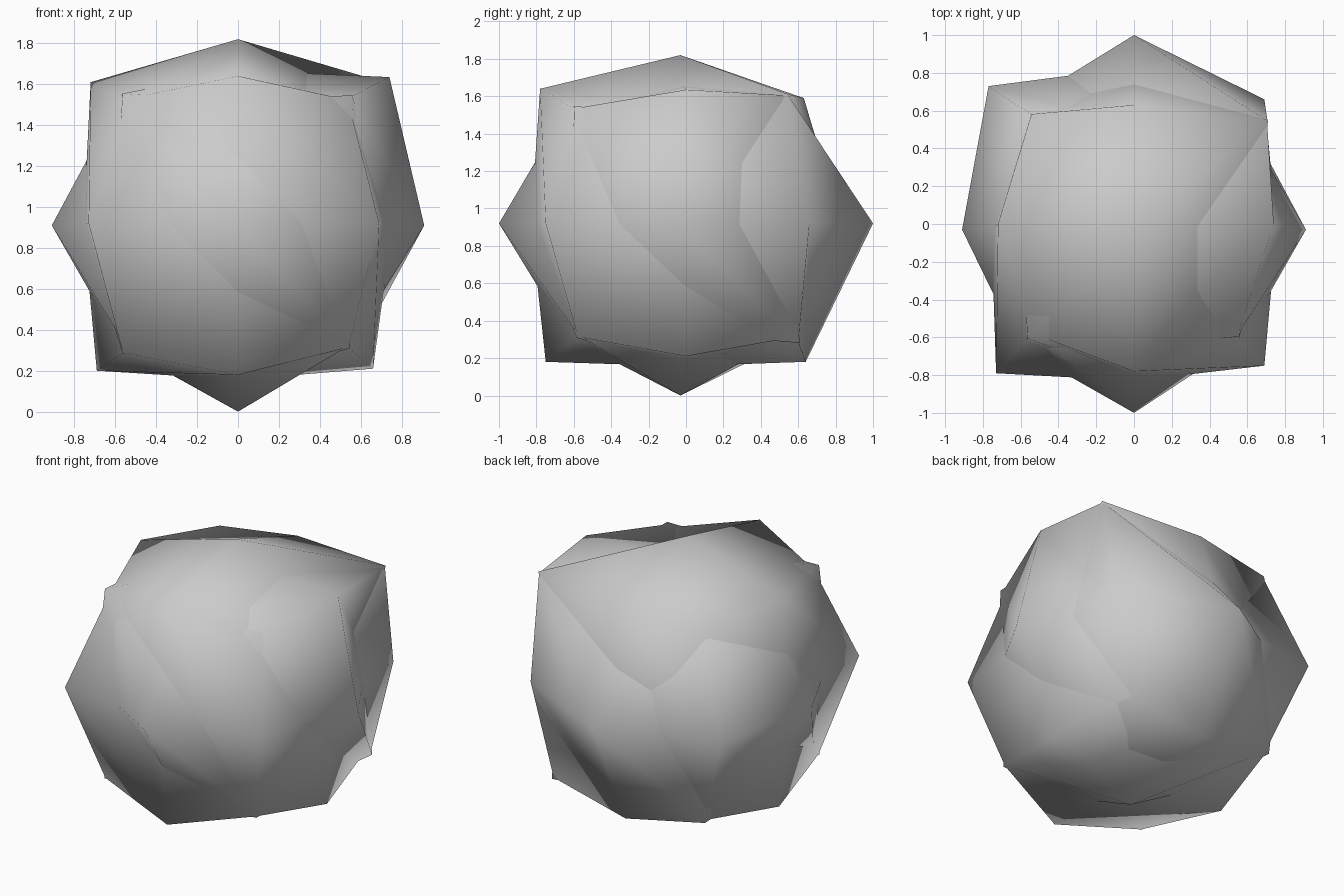
import bpy, bmesh, random
from itertools import product
from mathutils import Vector

if "Cube" in bpy.data.objects:
    bpy.data.objects.remove(bpy.data.objects["Cube"])

random.seed(4)
CENTRE = Vector((0, 0, 0.92))
WEAK = 0.83                      # how far a shell shrinks where it is not dominant
SIGNS = list(product((1, -1), repeat=2))

knobs = {}                       # direction -> (position, dominant shells)

# six poles
for axis, reach, shells in ((0, 0.91, "AA"), (1, 1.0, "CA"), (2, 0.91, "BA")):
    for s, shell in zip((1, -1), shells):
        key = [0, 0, 0]
        key[axis] = s
        knobs[tuple(key)] = (Vector(key) * reach + Vector((0, -0.03, -0.01)) * (axis != 1), shell)

# twelve edge knobs: reach along both axes for signs ++, +-, -+, --
EDGES = (
    (0, 2, "ABBB", ((0.74, 0.715), (0.66, 0.71), (0.72, 0.69), (0.69, 0.72))),
    (1, 2, "BCBB", ((0.63, 0.67), (0.64, 0.74), (0.78, 0.72), (0.75, 0.74))),
    (0, 1, "CBAB", ((0.69, 0.66), (0.69, 0.75), (0.77, 0.73), (0.73, 0.79))),
)
for a, b, shells, reaches in EDGES:
    for (sa, sb), shell, (ra, rb) in zip(SIGNS, shells, reaches):
        key, pos = [0, 0, 0], Vector()
        key[a], key[b] = sa, sb
        pos[a], pos[b] = sa * ra, sb * rb
        knobs[tuple(key)] = (pos, shell)

# eight corner knobs, shared by all shells
for key in product((1, -1), repeat=3):
    pos = Vector((0.56 * key[0], 0.60 * key[1], 0.63 * key[2]))
    if key == (1, 1, 1):
        pos = Vector((0.70, 0.54, 0.68))
    knobs[key] = (pos, "ABC")


def rock_shell(name, shell):
    """Cube split once per edge, each vertex moved to its knob."""
    bm = bmesh.new()
    bmesh.ops.create_cube(bm, size=2)
    bmesh.ops.subdivide_edges(bm, edges=bm.edges[:], cuts=1, use_grid_fill=True)
    for v in bm.verts:
        pos, owners = knobs[tuple(int(round(c)) for c in v.co)]
        if owners == "ABC":
            k = random.uniform(0.95, 1.02)
        else:
            k = 1.0 if owners == shell else WEAK
        v.co = pos * k + CENTRE
    bmesh.ops.recalc_face_normals(bm, faces=bm.faces[:])
    for f in bm.faces:
        f.smooth = True
    me = bpy.data.meshes.new(name)
    bm.to_mesh(me)
    bm.free()
    bpy.context.collection.objects.link(bpy.data.objects.new(name, me))


# Three interlocking shells form the lumpy boulder
rock_shell("boulder_shell_side", "A")
rock_shell("boulder_shell_top", "B")
rock_shell("boulder_shell_front", "C")
